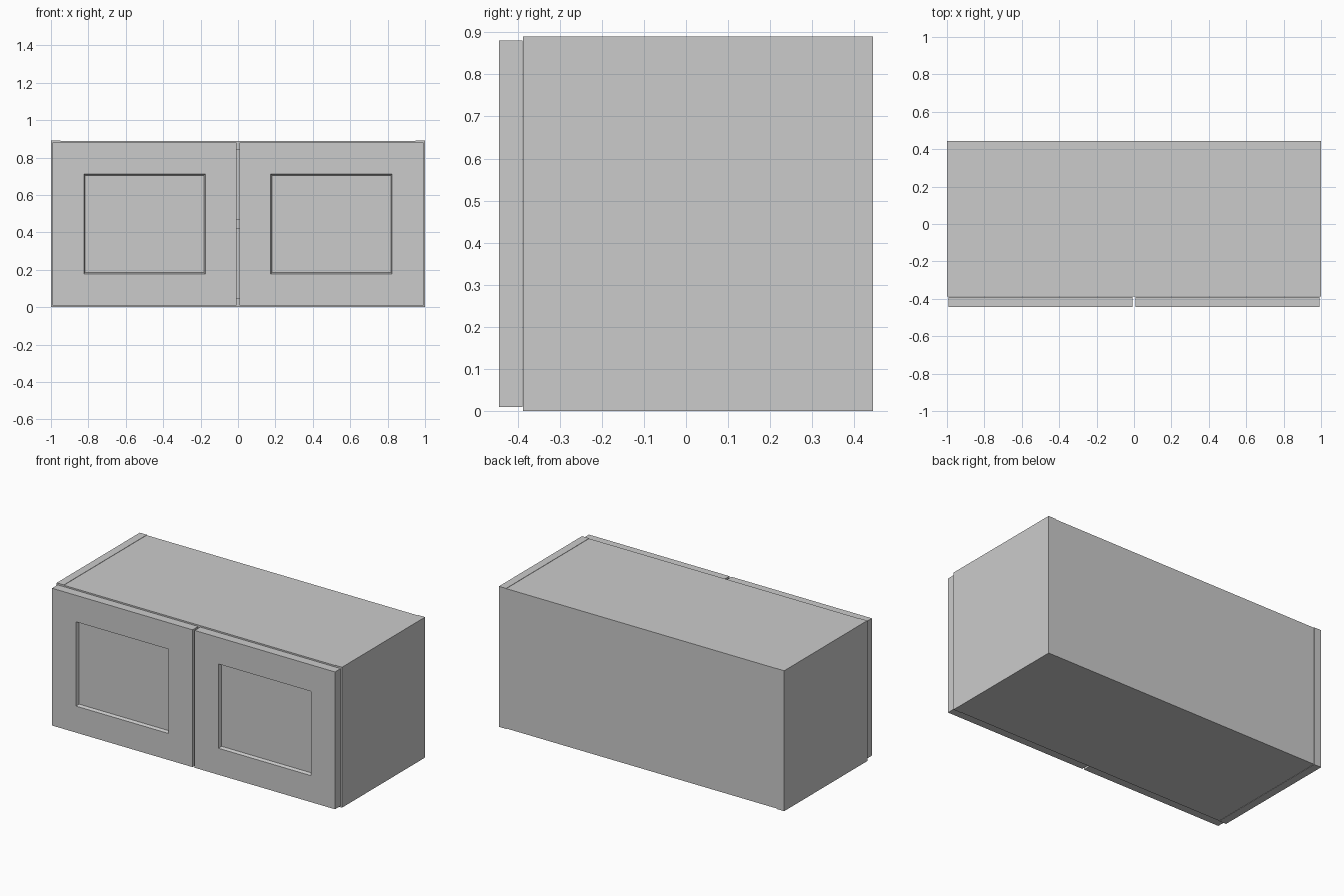
import bpy, bmesh

if "Cube" in bpy.data.objects:
    bpy.data.objects.remove(bpy.data.objects["Cube"])

T = 0.05                      # board thickness
W, H = 1.0, 0.89              # half width, height
Y0, Y1 = -0.387, 0.445        # carcass front and back
E = 0.002                     # tiny setback of boards between the sides


def box_bmesh(lo, hi):
    bm = bmesh.new()
    bmesh.ops.create_cube(bm, size=1)
    for v in bm.verts:
        v.co = [hi[i] if v.co[i] > 0 else lo[i] for i in range(3)]
    return bm


def finish(name, bm):
    bmesh.ops.recalc_face_normals(bm, faces=bm.faces)
    mesh = bpy.data.meshes.new(name)
    bm.to_mesh(mesh)
    bm.free()
    obj = bpy.data.objects.new(name, mesh)
    bpy.context.collection.objects.link(obj)
    return obj


def board(name, lo, hi):
    return finish(name, box_bmesh(lo, hi))


def door(name, x0, x1):
    # slab with a framed, recessed centre panel
    bm = box_bmesh((x0, -0.445, 0.01), (x1, -0.389, 0.88))
    bm.normal_update()
    front = [f for f in bm.faces if f.normal.y < -0.9]
    bmesh.ops.inset_region(bm, faces=front, thickness=0.168, use_even_offset=True)
    bmesh.ops.inset_region(bm, faces=front, thickness=0.007, use_even_offset=True)
    for v in front[0].verts:
        v.co.y += 0.02
    return finish(name, bm)


# Side panels
board("left_side", (-W, Y0, 0), (-W + T, Y1, H))
board("right_side", (W - T, Y0, 0), (W, Y1, H))

# Top, bottom, shelf and back fitted between the sides
xi = W - T
board("top_panel", (-xi, Y0, H - T), (xi, Y1 - T, H - E))
board("bottom_panel", (-xi, Y0, E), (xi, Y1 - T, T))
board("middle_shelf", (-xi, Y0, 0.42), (xi, Y1 - T, 0.47))
board("back_panel", (-xi, Y1 - T, E), (xi, Y1 - E, H - E))

# Pair of doors
door("left_door", -0.992, -0.007)
door("right_door", 0.007, 0.992)
